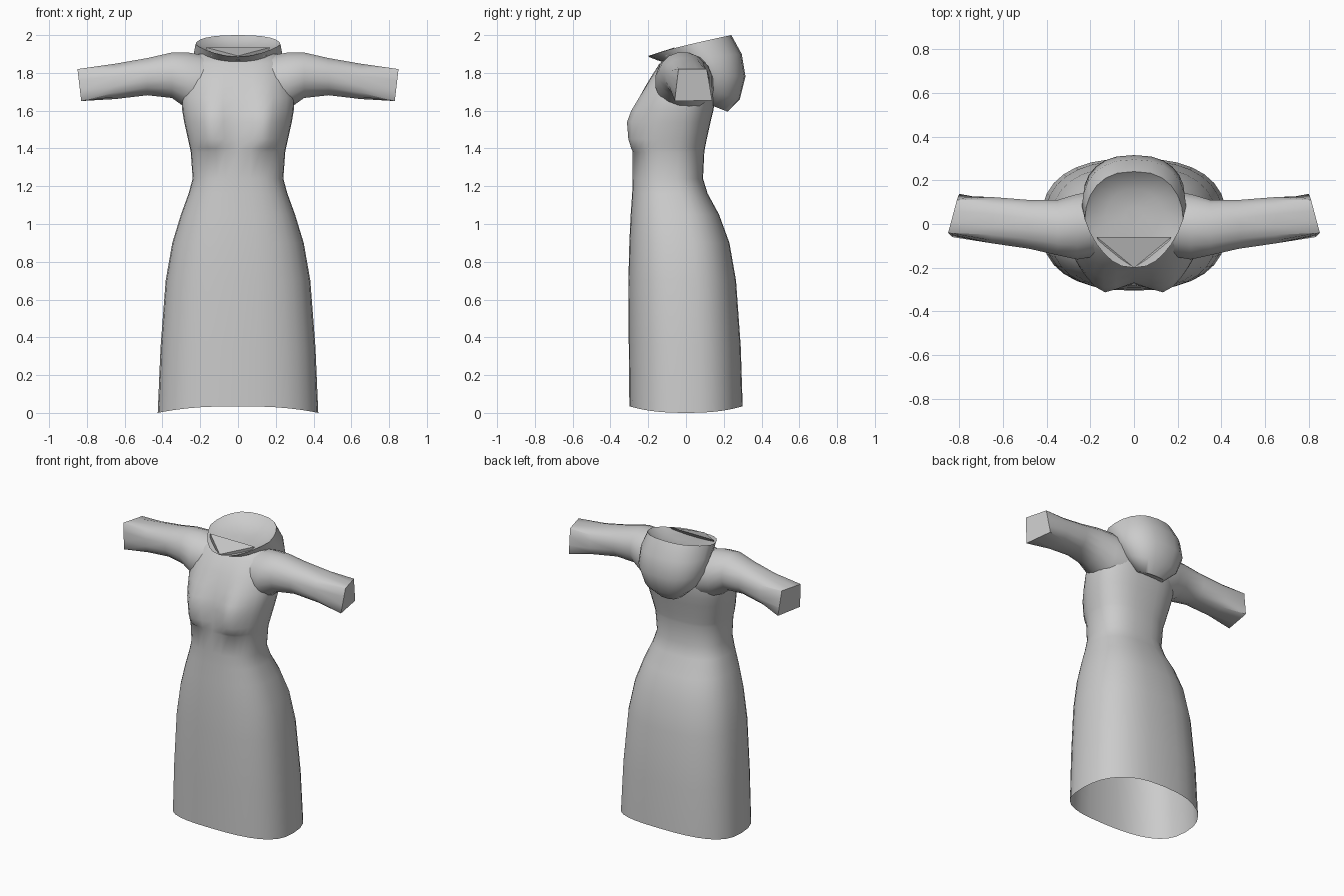
import bpy, bmesh, math

if "Cube" in bpy.data.objects:
    bpy.data.objects.remove(bpy.data.objects["Cube"])

cloth = bpy.data.materials.new("grey cloth")
cloth.diffuse_color = (0.6, 0.6, 0.6, 1)
cloth.use_nodes = True
cloth.node_tree.nodes["Principled BSDF"].inputs["Base Color"].default_value = cloth.diffuse_color


def power(v, e):
    return math.copysign(abs(v) ** e, v)


def loft(name, rings, cap_start=False, cap_end=False, angle=50):
    """Skin a list of equal-length point rings."""
    bm = bmesh.new()
    loops = [[bm.verts.new(p) for p in ring] for ring in rings]
    n = len(loops[0])
    for a, b in zip(loops, loops[1:]):
        for i in range(n):
            j = (i + 1) % n
            bm.faces.new((a[i], a[j], b[j], b[i]))
    if cap_start:
        bm.faces.new(loops[0][::-1])
    if cap_end:
        bm.faces.new(loops[-1])
    bmesh.ops.recalc_face_normals(bm, faces=bm.faces)
    me = bpy.data.meshes.new(name)
    bm.to_mesh(me)
    bm.free()
    me.materials.append(cloth)
    ob = bpy.data.objects.new(name, me)
    bpy.context.collection.objects.link(ob)
    bpy.ops.object.select_all(action='DESELECT')
    ob.select_set(True)
    bpy.context.view_layer.objects.active = ob
    bpy.ops.object.shade_smooth_by_angle(angle=math.radians(angle))
    return ob


# Dress body: height, half width, front y, back y, bust depth
body = [
    (0.00, .425, -.30, .30, 0), (0.35, .41, -.303, .29, 0),
    (0.70, .383, -.305, .265, 0), (0.90, .348, -.30, .23, 0),
    (1.05, .302, -.293, .175, 0), (1.16, .262, -.285, .115, 0),
    (1.24, .240, -.282, .09, 0), (1.38, .250, -.282, .097, 0),
    (1.40, .254, -.278, .10, .025), (1.45, .265, -.272, .11, .047),
    (1.54, .285, -.265, .13, .06), (1.60, .295, -.252, .145, .05),
    (1.67, .300, -.235, .155, .025), (1.76, .280, -.195, .16, .008),
    (1.85, .250, -.14, .15, 0), (1.90, .215, -.08, .11, 0)]
N = 32
rings = []
for z, hw, yf, yb, bust in body:
    ring = []
    for i in range(N):
        a = 2 * math.pi * i / N
        x = hw * power(math.sin(a), .8)
        y = (yf + yb) / 2 - (yb - yf) / 2 * power(math.cos(a), .8)
        if math.cos(a) > 0.05:
            y -= bust * math.exp(-((abs(x) - .14) / .085) ** 2)
        # The hem rises at the front and back
        hem = .035 * math.cos(a) ** 2 if z == 0 else 0
        ring.append((x, y, z + hem))
    rings.append(ring)
loft("dress_body", rings, cap_end=True, angle=60)

# Sleeves: x, front y, back y, bottom z, top z, roundness
sleeve = [
    (.17, -.15, .15, 1.58, 1.895, 1), (.26, -.165, .14, 1.60, 1.91, 1),
    (.35, -.145, .112, 1.665, 1.91, .95), (.48, -.115, .112, 1.68, 1.88, .9),
    (.65, -.09, .125, 1.66, 1.85, .8)]
S = 16
for side, label in ((1, "right"), (-1, "left")):
    rings = []
    for x, yf, yb, zb, zt, e in sleeve:
        ring = []
        for i in range(S):
            a = 2 * math.pi * (i + .5) / S
            ring.append((side * x,
                         (yf + yb) / 2 + (yb - yf) / 2 * power(math.cos(a), e),
                         (zb + zt) / 2 + (zt - zb) / 2 * power(math.sin(a), e)))
        rings.append(ring)
    # Square slanted cuff
    back_top, front_top = (.81, .11, 1.82), (.85, -.04, 1.82)
    front_low, back_low = (.83, -.06, 1.65), (.80, .138, 1.655)
    corners = [back_top, front_top, front_low, back_low]
    cuff = []
    for i in range(S):
        t = (i + .5 - S / 8) / (S / 4)
        k = math.floor(t)
        f = min(max((t - k - .125) / .75, 0), 1)
        p, q = corners[k % 4], corners[(k + 1) % 4]
        x, y, z = (u + (v - u) * f for u, v in zip(p, q))
        cuff.append((side * x, y, z))
    rings.append(cuff)
    loft(label + "_sleeve", rings, cap_end=True)


# Lowered hood: front y, back y, half width, front z, back z, squareness
def hood_ring(yf, yb, hw, zf, zb, e):
    ring = []
    for i in range(24):
        a = 2 * math.pi * i / 24
        c = math.cos(a)
        x = hw * power(math.sin(a), e)
        t = (1 - c) / 2
        y = yf + (yb - yf) * t
        if c > 0:  # pointed front
            x *= 1 - .28 * c
        ring.append((x, y, zf + (zb - zf) * t ** .8))
    return ring


bag = [(.08, .22, .10, 1.66, 1.595, .8), (.02, .285, .185, 1.76, 1.66, .8),
       (-.05, .315, .232, 1.82, 1.78, .8), (-.13, .295, .238, 1.86, 1.90, .8),
       (-.20, .24, .225, 1.885, 2.0, .8),
       (-.17, .215, .20, 1.885, 1.975, .8), (-.09, .16, .13, 1.90, 1.94, .9),
       (0, .08, .04, 1.91, 1.92, 1)]
loft("hood", [hood_ring(*r) for r in bag], True, True, 60)

# Folded collar tip below the front of the hood
bm = bmesh.new()
pts = [(-.17, -.06, 1.935), (0, -.20, 1.89), (.17, -.06, 1.935),
       (.15, -.10, 1.89), (0, -.15, 1.865), (-.15, -.10, 1.89)]
v = [bm.verts.new(p) for p in pts]
for f in ((0, 1, 4, 5), (1, 2, 3, 4), (0, 2, 1), (0, 5, 3, 2), (5, 4, 3)):
    bm.faces.new([v[i] for i in f])
bmesh.ops.recalc_face_normals(bm, faces=bm.faces)
me = bpy.data.meshes.new("collar_tip")
bm.to_mesh(me)
bm.free()
me.materials.append(cloth)
bpy.context.collection.objects.link(bpy.data.objects.new("collar_tip", me))
